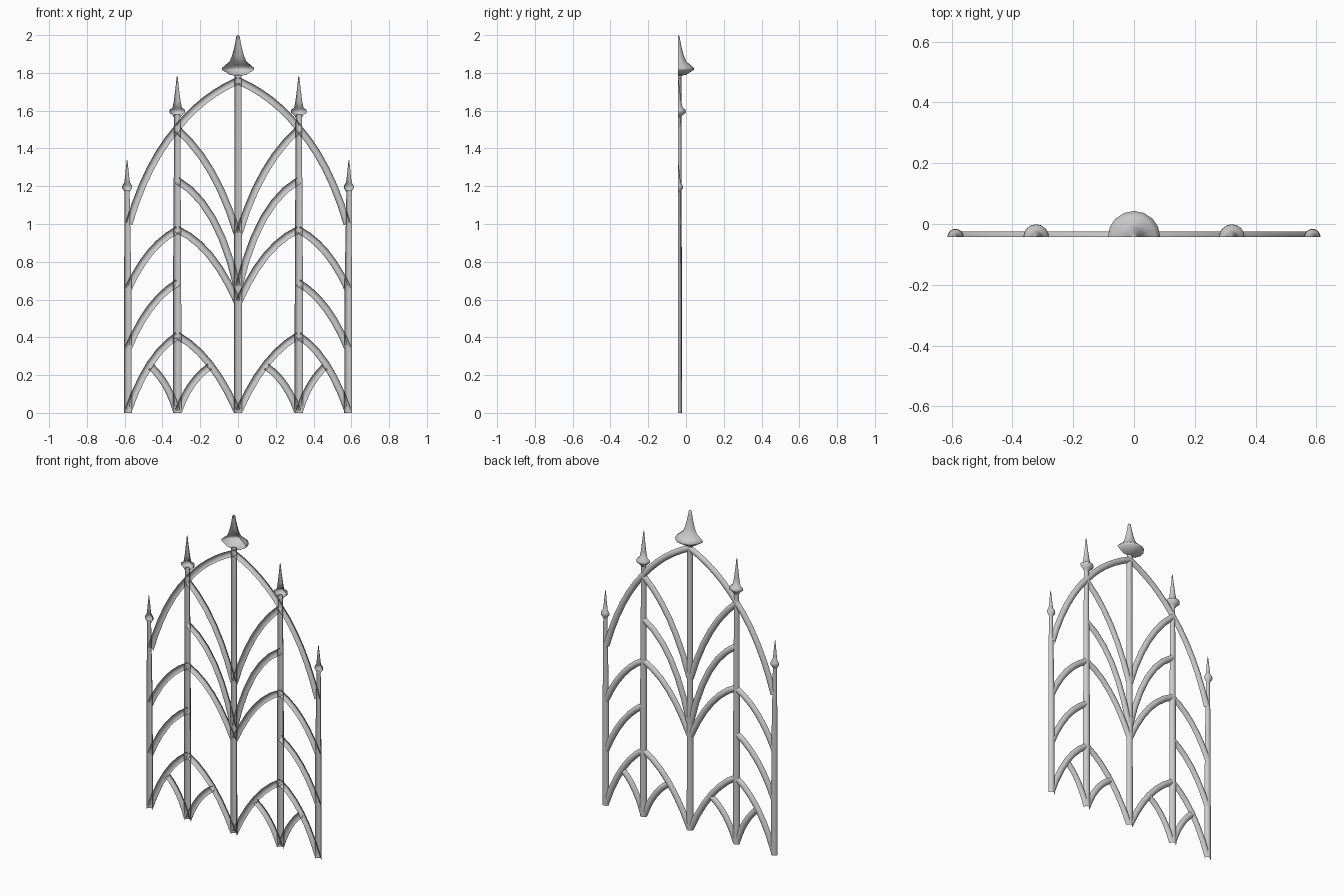
import bpy, bmesh, math
from mathutils import Vector

if "Cube" in bpy.data.objects:
    bpy.data.objects.remove(bpy.data.objects["Cube"])

Y0 = -0.043          # open flat plane facing the front
SIDES = 8            # facets around each half-round section


def half_round(name, path):
    """Sweep an open half circle along (x, z, radius) stations in the xz plane."""
    bm = bmesh.new()
    pts = [Vector((x, 0, z)) for x, z, r in path]
    rings = []
    for i, p in enumerate(pts):
        t = (pts[min(i + 1, len(pts) - 1)] - pts[max(i - 1, 0)]).normalized()
        n = Vector((t.z, 0, -t.x))
        r = path[i][2]
        ring = []
        for k in range(SIDES + 1):
            a = math.pi * k / SIDES
            v = p + n * (r * math.cos(a))
            ring.append(bm.verts.new((v.x, Y0 + r * math.sin(a), max(v.z, 0))))
        rings.append(ring)
    for a, b in zip(rings, rings[1:]):
        for k in range(SIDES):
            bm.faces.new((a[k], a[k + 1], b[k + 1], b[k]))
    bm.normal_update()
    if sum(f.normal.y * f.calc_area() for f in bm.faces) < 0:
        bmesh.ops.reverse_faces(bm, faces=bm.faces[:])
    me = bpy.data.meshes.new(name)
    bm.to_mesh(me)
    bm.free()
    me.shade_smooth()
    ob = bpy.data.objects.new(name, me)
    bpy.context.collection.objects.link(ob)
    return ob


def rib(name, start, mid, end, r=0.019, steps=6):
    """Curved rib passing through a middle point."""
    s, m, e = Vector(start), Vector(mid), Vector(end)
    c = 2 * m - (s + e) / 2
    path = []
    for i in range(steps + 1):
        t = i / steps
        p = s * (1 - t) ** 2 + c * 2 * t * (1 - t) + e * t * t
        path.append((p.x, p.y, r))
    half_round(name, path)


def finial(name, x, profile):
    half_round(name, [(x, z, r) for z, r in profile])


# Central post and large finial
half_round("centre_post", [(0, 0, 0.021), (0, 0.9, 0.02), (0, 1.79, 0.018)])
finial("centre_finial", 0, [(1.785, 0.015), (1.79, 0.045), (1.80, 0.058), (1.815, 0.084),
                            (1.825, 0.086), (1.84, 0.07), (1.86, 0.045), (1.89, 0.032),
                            (1.93, 0.021), (1.97, 0.013), (1.993, 0.009), (2.0, 0.001)])

# Ribs of the right half: start, middle, end
ribs = {
    "top_arch_inner": ((0, 1.76), (0.175, 1.655), (0.32, 1.51)),
    "top_arch_outer": ((0.32, 1.51), (0.466, 1.29), (0.578, 1.0)),
    "fan_rib_high": ((0.32, 1.50), (0.14, 1.275), (0.005, 0.95)),
    "fan_rib_middle": ((0.32, 1.23), (0.135, 1.03), (0.005, 0.67)),
    "fan_rib_low": ((0.32, 0.97), (0.15, 0.835), (0.005, 0.59)),
    "side_rib_high": ((0.32, 0.97), (0.465, 0.85), (0.582, 0.655)),
    "side_rib_low": ((0.32, 0.69), (0.465, 0.555), (0.582, 0.34)),
    "base_arch_outer": ((0.32, 0.41), (0.465, 0.26), (0.582, 0.01)),
    "base_arch_inner": ((0.32, 0.41), (0.15, 0.26), (0.005, 0.01)),
    "base_branch_outer": ((0.325, 0.01), (0.382, 0.145), (0.46, 0.245)),
    "base_branch_inner": ((0.315, 0.01), (0.245, 0.15), (0.15, 0.245)),
}

for s, side in ((1, "right"), (-1, "left")):
    for name, pts in ribs.items():
        rib(f"{name}_{side}", *[(s * x, z) for x, z in pts])
    # Tapering posts
    half_round(f"middle_post_{side}", [(s * 0.322, 0, 0.023), (s * 0.322, 0.8, 0.021),
                                       (s * 0.322, 1.58, 0.016)])
    half_round(f"outer_post_{side}", [(s * 0.583, 0, 0.021), (s * 0.584, 0.7, 0.019),
                                      (s * 0.587, 1.18, 0.013)])
    # Small spire finials
    finial(f"middle_finial_{side}", s * 0.322,
           [(1.56, 0.015), (1.575, 0.024), (1.59, 0.042), (1.605, 0.041), (1.615, 0.025),
            (1.65, 0.018), (1.72, 0.009), (1.775, 0.003), (1.783, 0.001)])
    finial(f"outer_finial_{side}", s * 0.587,
           [(1.165, 0.012), (1.175, 0.017), (1.19, 0.027), (1.205, 0.025), (1.22, 0.015),
            (1.25, 0.011), (1.30, 0.006), (1.335, 0.002), (1.34, 0.001)])
